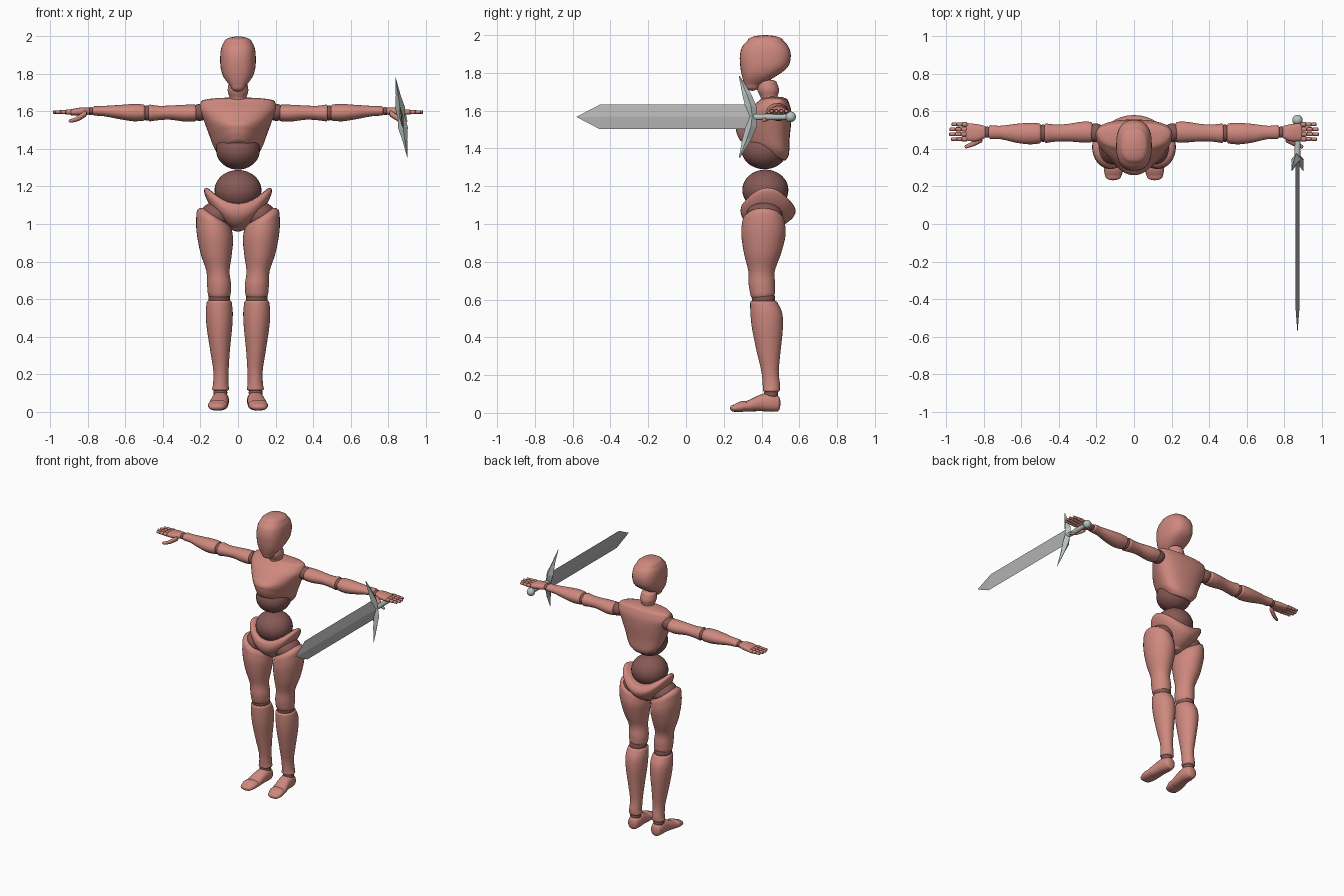
import bpy, bmesh, math
from mathutils import Vector, Matrix

cube = bpy.data.objects.get("Cube")
if cube:
    bpy.data.objects.remove(cube)


def material(name, colour):
    mat = bpy.data.materials.new(name)
    mat.use_nodes = True
    mat.diffuse_color = (*colour, 1)
    mat.node_tree.nodes["Principled BSDF"].inputs["Base Color"].default_value = (*colour, 1)
    return mat


PINK = material("dusty pink", (.62, .25, .21))
JOINT = material("dark joint brown", (.24, .1, .09))
STEEL = material("blade steel", (.45, .45, .45))
FITTING = material("pale fitting steel", (.48, .54, .52))

# How (across, up, along) of a section maps to world axes
AXES = {
    "z": lambda along, u, v: Vector((u, v, along)),
    "x": lambda along, u, v: Vector((along, u, v)),
    "y": lambda along, u, v: Vector((u, along, v)),
}


def finish(name, bm, mat, smooth=True):
    bmesh.ops.recalc_face_normals(bm, faces=bm.faces)
    mesh = bpy.data.meshes.new(name)
    bm.to_mesh(mesh)
    bm.free()
    mesh.materials.append(mat)
    for face in mesh.polygons:
        face.use_smooth = smooth
    obj = bpy.data.objects.new(name, mesh)
    bpy.context.collection.objects.link(obj)
    return obj


def spline(rings, steps):
    """Pass a smooth curve through the section values."""
    result = []
    for i in range(len(rings) - 1):
        before, start = rings[max(i - 1, 0)], rings[i]
        end, after = rings[i + 1], rings[min(i + 2, len(rings) - 1)]
        for k in range(steps):
            f = k / steps
            result.append([
                b + (c - a) * f / 2 + (a * 2 - b * 5 + c * 4 - d) * f * f / 2
                + (b * 3 - a - c * 3 + d) * f ** 3 / 2
                for a, b, c, d in zip(before, start, end, after)])
    return result + [list(rings[-1])]


def dome(ring, height, steps=5):
    """Rounded end: sections that shrink to nothing beyond a ring."""
    along, u, v, ru, rv = ring
    result = []
    for k in range(1, steps + 1):
        a = math.pi / 2 * k / steps
        s = max(math.cos(a), .01)
        result.append([along + height * math.sin(a), u, v, ru * s, rv * s])
    return result


def loft(name, axis, rings, mat, side=1, cap=.015, power=2, bend=None, sides=32, smooth=True):
    """Skin over elliptical sections given as (along, u, v, radius u, radius v)."""
    if smooth:
        rings = spline(rings, 4)
        way = math.copysign(cap, rings[-1][0] - rings[0][0])
        rings = dome(rings[0], -way)[::-1] + rings + dome(rings[-1], way)
    bm = bmesh.new()
    loops = []
    for along, u, v, ru, rv in rings:
        loop = []
        for i in range(sides):
            a = math.tau * i / sides
            c, s = [math.copysign(abs(w) ** (2 / power), w) for w in (math.cos(a), math.sin(a))]
            p = AXES[axis](along, u + ru * c, v + rv * s)
            if bend:
                p = bend(p)
            loop.append(bm.verts.new((p.x * side, p.y, p.z)))
        loops.append(loop)
    for low, high in zip(loops, loops[1:]):
        for i in range(sides):
            j = (i + 1) % sides
            bm.faces.new((low[i], low[j], high[j], high[i]))
    for loop in (loops[0], loops[-1]):
        bm.faces.new(loop)
    return finish(name, bm, mat, smooth)


def ball(name, centre, size, mat, side=1):
    bm = bmesh.new()
    bmesh.ops.create_uvsphere(bm, u_segments=32, v_segments=20, radius=1)
    bmesh.ops.scale(bm, vec=size, verts=bm.verts)
    bmesh.ops.translate(bm, vec=(centre[0] * side, *centre[1:]), verts=bm.verts)
    return finish(name, bm, mat)


# Head and neck
loft("head", "z", [
    (1.735, 0, .35, .04, .04), (1.78, 0, .385, .075, .088), (1.83, 0, .413, .092, .125),
    (1.89, 0, .42, .095, .135), (1.94, 0, .42, .089, .122), (1.97, 0, .42, .075, .095)],
    PINK, cap=.03, power=2.5)
loft("neck", "z", [(1.65, 0, .45, .06, .055), (1.67, 0, .44, .045, .045),
                   (1.71, 0, .435, .055, .058), (1.75, 0, .43, .05, .05)], PINK)


# Chest is wider at the back and its lower edge drops towards the back
def chest_bend(p):
    back = p.y - .43
    p.x *= 1 + 2 * back
    p.z -= back * .45 * min(1, max(0, (1.56 - p.z) / .12))
    return p


loft("chest", "z", [
    (1.385, 0, .405, .1, .125), (1.42, 0, .405, .125, .14), (1.48, 0, .405, .15, .143),
    (1.55, 0, .42, .175, .137), (1.61, 0, .445, .195, .11), (1.655, 0, .465, .18, .075)],
    PINK, cap=.02, power=2.4, bend=chest_bend)

# Waist balls
ball("abdomen_ball", (0, .415, 1.395), (.117, .122, .105), JOINT)
ball("waist_ball", (0, .42, 1.18), (.125, .122, .108), JOINT)


# Pelvis curls up at both sides like a saddle
def pelvis_bend(p):
    p.z += p.x * p.x * 3.4
    return p


loft("pelvis", "z", [
    (.975, 0, .42, .045, .055), (1.0, 0, .425, .105, .1), (1.035, 0, .432, .165, .135),
    (1.07, 0, .435, .182, .146), (1.1, 0, .432, .165, .137)],
    PINK, bend=pelvis_bend)


# Thigh tops slope up to the outside
def thigh_bend(p):
    p.z += max(0, p.z - .85) * 3 * (p.x - .125)
    return p


for label, side in (("left", 1), ("right", -1)):
    # Leg
    ball(label + "_hip_ball", (.115, .415, 1.045), (.085, .095, .075), JOINT, side)
    loft(label + "_thigh", "z", [
        (.635, .1, .405, .062, .066), (.68, .101, .402, .064, .07), (.75, .107, .4, .062, .07),
        (.84, .116, .405, .083, .097), (.94, .124, .41, .098, .117), (1.01, .127, .41, .095, .113)],
        PINK, side, cap=.05, bend=thigh_bend)
    ball(label + "_knee_ball", (.1, .41, .605), (.058, .062, .055), JOINT, side)
    loft(label + "_shin", "z", [
        (.12, .093, .452, .046, .045), (.15, .092, .452, .041, .046), (.22, .091, .445, .041, .046),
        (.33, .096, .437, .053, .064), (.45, .099, .431, .068, .082), (.53, .1, .425, .072, .084),
        (.585, .1, .412, .066, .072)], PINK, side)
    ball(label + "_ankle_ball", (.094, .45, .1), (.037, .038, .035), JOINT, side)
    loft(label + "_foot", "y", [
        (.485, .093, .05, .036, .042), (.45, .093, .056, .044, .05), (.4, .096, .054, .046, .045),
        (.35, .102, .042, .05, .034), (.325, .104, .036, .051, .029)], PINK, side, power=2.3)
    loft(label + "_toes", "y", [
        (.325, .105, .035, .051, .026), (.29, .108, .033, .052, .028),
        (.255, .111, .025, .043, .019)], PINK, side, cap=.022, power=2.3)

    # Arm
    ball(label + "_shoulder_ball", (.205, .487, 1.595), (.05, .05, .045), JOINT, side)
    loft(label + "_upper_arm", "x", [
        (.23, .49, 1.592, .055, .044), (.28, .49, 1.591, .055, .045), (.36, .487, 1.594, .046, .038),
        (.42, .485, 1.592, .046, .038), (.47, .484, 1.592, .052, .045)], PINK, side)
    ball(label + "_elbow_ball", (.485, .484, 1.592), (.035, .046, .04), JOINT, side)
    loft(label + "_forearm", "x", [
        (.505, .483, 1.594, .054, .044), (.56, .482, 1.594, .057, .046), (.63, .484, 1.597, .05, .038),
        (.71, .488, 1.602, .036, .028), (.765, .49, 1.603, .037, .025)], PINK, side)
    ball(label + "_wrist_ball", (.785, .49, 1.602), (.022, .03, .021), JOINT, side)

    # Hand
    loft(label + "_palm", "x", [
        (.8, .49, 1.602, .034, .019), (.835, .487, 1.6, .045, .022),
        (.885, .49, 1.596, .048, .017)], PINK, side, power=2.5)
    for i, finger in enumerate(("index", "middle", "ring", "little")):
        y = .453 + i * .026
        reach = .034 - abs(i - 1.4) * .004
        for joint in range(3):
            start = .893 + joint * reach
            r = .0125 - joint * .0015
            loft(f"{label}_{finger}_finger_{joint + 1}", "x",
                 [(start, y, 1.597, r, r), (start + reach * .75, y, 1.597, r, r)],
                 PINK, side, cap=.005, sides=12)
    loft(label + "_thumb", "x", [
        (.815, .452, 1.588, .018, .018), (.845, .435, 1.568, .016, .016),
        (.87, .423, 1.556, .013, .012), (.895, .413, 1.55, .01, .009)],
        PINK, side, cap=.008, sides=16)

# Sword: built upright around its own axis, then leaned into the hand
sword = [
    loft("sword_blade", "y", [
        (.36, 0, 0, .012, .066), (-.455, 0, 0, .01, .066), (-.58, 0, 0, .0005, .0005)],
        STEEL, sides=4, smooth=False),
    loft("sword_guard", "z", [
        (h * way, 0, y, rx, ry) for way, h, y, rx, ry in [
            (-1, .218, .283, .001, .003), (-1, .12, .322, .013, .024), (-1, .055, .344, .026, .03),
            (1, 0, .35, .02, .026), (1, .055, .344, .026, .03), (1, .12, .322, .013, .024),
            (1, .218, .283, .001, .003)]],
        FITTING, sides=4, smooth=False),
    loft("sword_grip", "y", [(.36, 0, 0, .015, .016), (.45, 0, 0, .016, .017),
                             (.54, 0, 0, .014, .015)], FITTING, sides=16),
    ball("sword_pommel", (0, .554, 0), (.028, .028, .028), FITTING),
]
lean = Matrix.Translation((.872, 0, 1.567)) @ Matrix.Rotation(math.radians(-8.5), 4, "Y")
for part in sword:
    part.data.transform(lean)
